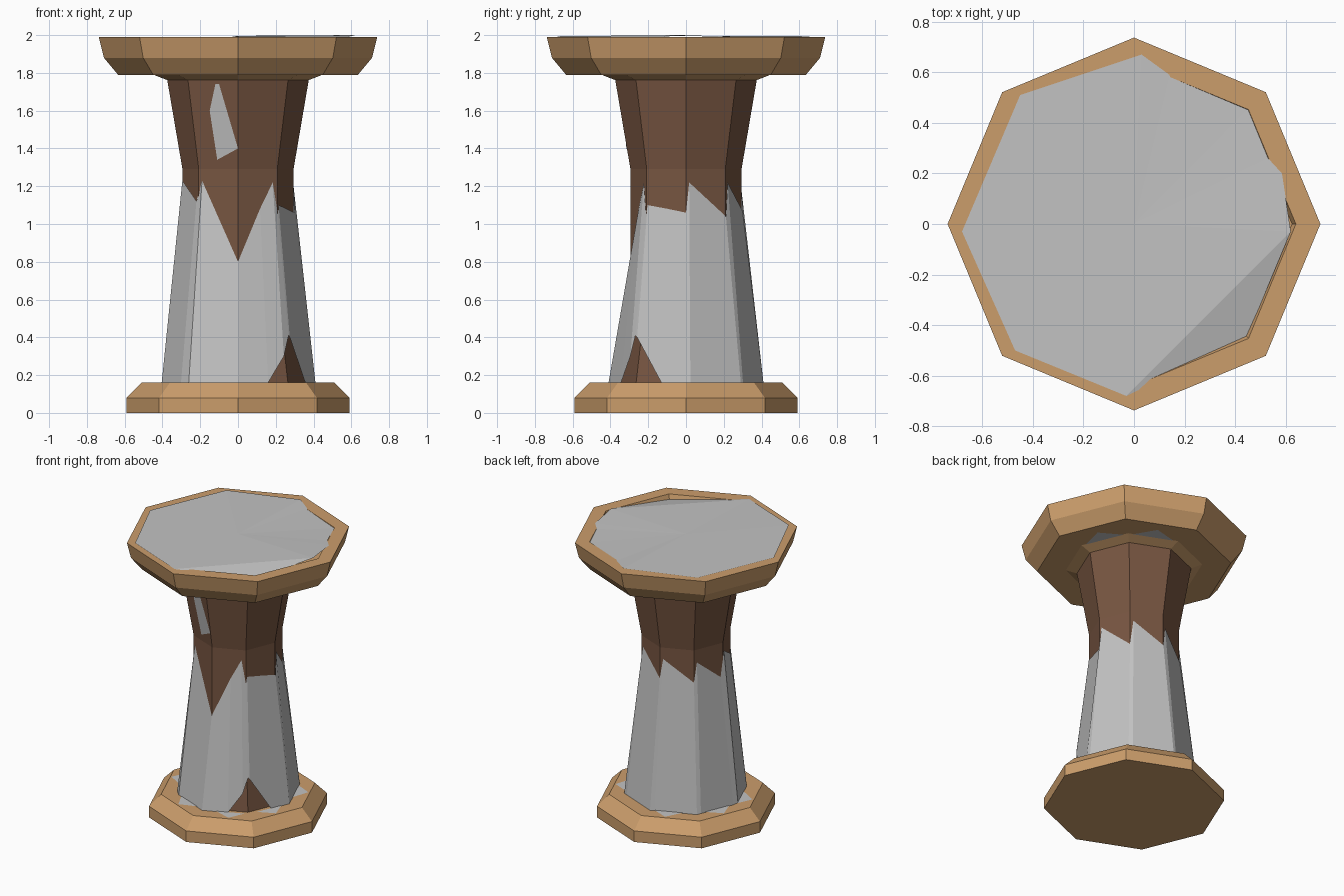
import bpy
import math
from mathutils import Vector

if "Cube" in bpy.data.objects:
    bpy.data.objects.remove(bpy.data.objects["Cube"])


def material(name, rgb):
    m = bpy.data.materials.new(name)
    m.diffuse_color = (*rgb, 1)
    m.use_nodes = True
    m.node_tree.nodes["Principled BSDF"].inputs["Base Color"].default_value = m.diffuse_color
    return m


TAN = material("tan wood", (0.60, 0.34, 0.148))
BROWN = material("dark brown wood", (0.185, 0.092, 0.053))
GREY = material("grey stone", (0.54, 0.54, 0.54))


def add_mesh(name, verts, faces, mat):
    me = bpy.data.meshes.new(name)
    me.from_pydata([tuple(v) for v in verts], [], faces)
    me.materials.append(mat)
    ob = bpy.data.objects.new(name, me)
    bpy.context.collection.objects.link(ob)
    return ob


def perimeter(u, r, z):
    """Point on an octagon; u counts corners counter-clockwise from the front."""
    k = math.floor(u)
    t = u - k
    a, b = [math.radians(-90 + 45 * i) for i in (k, k + 1)]
    return Vector((r * ((1 - t) * math.cos(a) + t * math.cos(b)),
                   r * ((1 - t) * math.sin(a) + t * math.sin(b)), z))


def lathe(name, profile, mat):
    """Closed eight-sided solid from (radius, height) pairs, bottom to top."""
    verts = [perimeter(i, r, z) for r, z in profile for i in range(8)]
    n = len(profile)
    faces = [(j * 8 + i, j * 8 + (i + 1) % 8, j * 8 + 8 + (i + 1) % 8, j * 8 + 8 + i)
             for j in range(n - 1) for i in range(8)]
    faces += [tuple(range(7, -1, -1)), tuple(range(n * 8 - 8, n * 8))]
    return add_mesh(name, verts, faces, mat)


# wooden parts
lathe("base", [(.59, 0), (.59, .08), (.51, .16)], TAN)
lathe("shaft", [(.375, .15), (.294, .65), (.294, 1.29), (.375, 1.765)], BROWN)
lathe("collar", [(.375, 1.762), (.46, 1.795)], TAN)
lathe("top_slab", [(.635, 1.79), (.71, 1.88), (.737, 1.99), (.64, 1.99), (.625, 1.95)], TAN)

# jagged stone cladding: (perimeter position, top height, bottom height)
jag = [(0, .80, .16), (.55, 1.08, .16), (.87, 1.22, .30), (1, 1.05, .41), (1.04, 1.10, .40),
       (1.55, 1.08, .16), (2, 1.06, .16), (2.08, 1.22, .16), (3, 1.04, .16), (3.1, 1.22, .16),
       (4, 1.07, .16), (4.1, 1.21, .16), (5, 1.06, .16), (5.1, 1.20, .16), (5.9, 1.05, .16),
       (6.05, 1.23, .16), (6.9, 1.12, .16), (7.1, 1.23, .16)]
verts = []
for u, top, low in jag:
    rl = .41 - .112 * (low - .16) / (top - .16)
    verts += [perimeter(u, rl, low), perimeter(u, .299, top)]
n = len(jag)
add_mesh("stone_cladding", verts,
         [(2 * i, 2 * ((i + 1) % n), 2 * ((i + 1) % n) + 1, 2 * i + 1) for i in range(n)], GREY)

# thin stone flakes at the foot and below the slab
verts, faces = [], []
for u in (.6, 1.5, 2.6, 4.4, 5.5, 6.3, 7.5):
    i = len(verts)
    verts += [perimeter(u - .3, .41, .164), perimeter(u, .50, .163), perimeter(u + .3, .41, .164)]
    faces.append((i, i + 1, i + 2))
for u in (2.5, 3.5):
    i = len(verts)
    verts += [perimeter(u - .4, .45, 1.786), perimeter(u + .4, .45, 1.786), perimeter(u, .56, 1.787)]
    faces.append((i + 2, i + 1, i))
add_mesh("stone_flakes", verts, faces, GREY)

# stone chip showing through the upper front of the shaft
chip = []
for x, z in ((-.12, 1.74), (-.15, 1.60), (-.11, 1.34), (0, 1.40), (-.10, 1.74)):
    r = .297 + .081 * (z - 1.29) / .475
    chip.append(perimeter(8 + x / (r * math.sqrt(.5)), r, z))
add_mesh("stone_chip", chip, [(0, 1, 2, 3, 4)], GREY)

# irregular stone plate on the top
rim = [(.62, -.03, 2.0), (.585, .2, 1.993), (.53, .26, 1.99), (.45, .455, 1.985),
       (.14, .59, 1.99), (.03, .67, 1.995), (-.45, .51, 1.995), (-.68, -.03, 1.995),
       (-.47, -.5, 1.995), (-.03, -.68, 1.994)]
verts = rim + [(.03, -.63, 1.985), (.445, -.45, 1.955), (0, 0, 1.996)]
add_mesh("stone_top", verts,
         [(12, i, i + 1) for i in range(9)] + [(12, 9, 0), (9, 10, 11), (9, 11, 0)], GREY)
